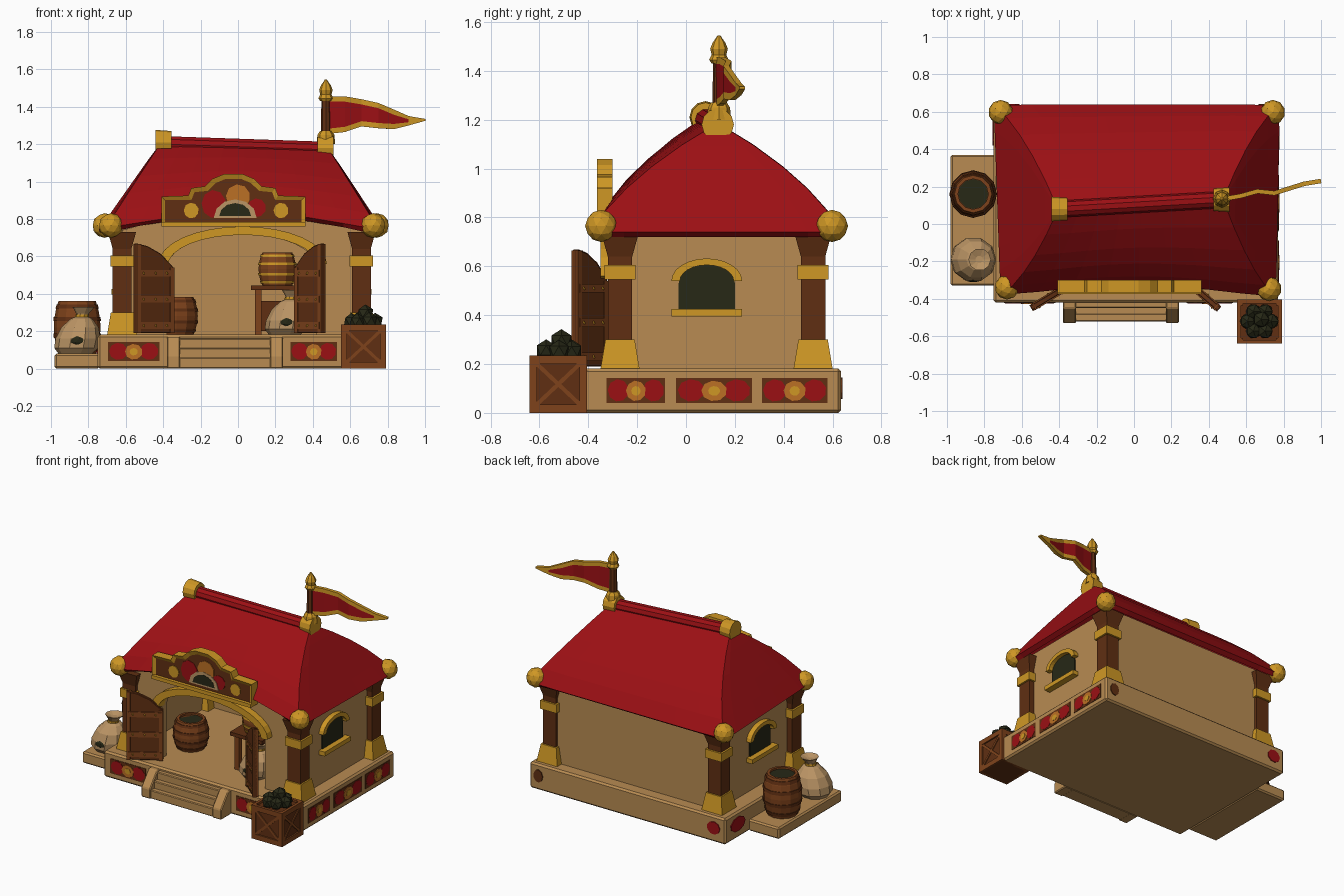
import bpy, bmesh, math, random
from mathutils import Vector, Matrix

random.seed(4)
if "Cube" in bpy.data.objects:
    bpy.data.objects.remove(bpy.data.objects["Cube"])


def material(name, rgb):
    m = bpy.data.materials.new(name)
    m.use_nodes = True
    m.diffuse_color = (*rgb, 1)
    m.node_tree.nodes["Principled BSDF"].inputs["Base Color"].default_value = (*rgb, 1)
    return m


RED = material("roof red", (.33, .005, .007))
GOLD = material("gold trim", (.62, .31, .018))
TAN = material("plaster tan", (.48, .26, .085))
DARK = material("dark wood", (.115, .028, .006))
WOOD = material("wood", (.21, .055, .011))
COAL = material("coal", (.02, .021, .008))
CLOTH = material("sack cloth", (.5, .3, .13))
ORANGE = material("burnt orange", (.5, .16, .018))


def finish(name, bm, *mats, bevel=0, smooth=False, solid=0):
    bmesh.ops.remove_doubles(bm, verts=bm.verts, dist=.0005)
    bmesh.ops.recalc_face_normals(bm, faces=bm.faces)
    me = bpy.data.meshes.new(name)
    bm.to_mesh(me)
    bm.free()
    for m in mats:
        me.materials.append(m)
    ob = bpy.data.objects.new(name, me)
    bpy.context.collection.objects.link(ob)
    if smooth:
        me.shade_smooth()
    if solid:
        s = ob.modifiers.new("solid", "SOLIDIFY")
        s.thickness, s.offset = solid, 0
    if bevel:
        b = ob.modifiers.new("bevel", "BEVEL")
        b.width, b.segments = bevel, 1
    return ob


def prism(name, pts, axis, d0, d1, mat, inset=None, bevel=0):
    """Extrude a flat outline along an axis; optional recessed panel on the d0 face."""
    place = {"x": lambda u, v, d: (d, u, v), "y": lambda u, v, d: (u, d, v),
             "z": lambda u, v, d: (u, v, d)}[axis]
    bm = bmesh.new()
    a = [bm.verts.new(place(u, v, d0)) for u, v in pts]
    b = [bm.verts.new(place(u, v, d1)) for u, v in pts]
    front = bm.faces.new(a)
    bm.faces.new(b[::-1])
    for i in range(len(pts)):
        j = (i + 1) % len(pts)
        bm.faces.new((a[i], b[i], b[j], a[j]))
    bmesh.ops.recalc_face_normals(bm, faces=bm.faces)
    if inset:
        bmesh.ops.inset_region(bm, faces=[front], thickness=.028, depth=-.012)
        front.material_index = 1
    return finish(name, bm, mat, *([inset] if inset else []), bevel=bevel)


def box(name, x0, x1, y0, y1, z0, z1, mat, bevel=0):
    return prism(name, [(x0, y0), (x1, y0), (x1, y1), (x0, y1)], "z", z0, z1, mat, bevel=bevel)


def arc(cx, cz, rx, rz, n=12, a0=0, a1=math.pi):
    return [(cx + rx * math.cos(a0 + (a1 - a0) * i / n), cz + rz * math.sin(a0 + (a1 - a0) * i / n))
            for i in range(n + 1)]


def disc(cx, cz, rx, rz, n=9):
    return arc(cx, cz, rx, rz, n, .3, .3 + math.tau)[:-1]


def lathe(name, profile, loc, mat, n=14, smooth=False, turn=None):
    bm = bmesh.new()
    rings = [[bm.verts.new((r * math.cos(math.tau * i / n), r * math.sin(math.tau * i / n), z))
              for i in range(n)] for r, z in profile]
    for lo, hi in zip(rings, rings[1:]):
        for i in range(n):
            bm.faces.new((lo[i], lo[(i + 1) % n], hi[(i + 1) % n], hi[i]))
    bm.faces.new(rings[0][::-1])
    bm.faces.new(rings[-1])
    if turn:
        bmesh.ops.transform(bm, matrix=turn, verts=bm.verts)
    bmesh.ops.translate(bm, vec=loc, verts=bm.verts)
    return finish(name, bm, mat, smooth=smooth)


def ball(name, loc, r, mat, sub=2, squash=(1, 1, 1)):
    bm = bmesh.new()
    bmesh.ops.create_icosphere(bm, subdivisions=sub, radius=r)
    bmesh.ops.scale(bm, vec=squash, verts=bm.verts)
    bmesh.ops.translate(bm, vec=loc, verts=bm.verts)
    return finish(name, bm, mat)


def pipe(name, a, b, r0, r1, mat, n=8):
    d = Vector(b) - Vector(a)
    return lathe(name, [(r0, 0), (r1, d.length)], a, mat, n, turn=d.to_track_quat("Z", "Y").to_matrix().to_4x4())


# Stone base, side slab and front steps
box("base", -.75, .77, -.42, .635, 0, .182, TAN, .012)
box("side_slab", -.98, -.74, -.33, .37, 0, .08, TAN, .01)
for i in range(3):
    box("step", -.32, .18, -.52 + .035 * i, -.41, 0, .06 + .05 * i, TAN, .005)
for x in (-.38, .17):
    prism("step_cheek", [(-.41, 0), (-.53, 0), (-.53, .07), (-.45, .17), (-.41, .17)], "x", x, x + .07, TAN, bevel=.006)


# Painted panels around the base
def panel(axis, u0, u1, d, out):
    c, w = (u0 + u1) / 2, u1 - u0
    prism("base_panel", [(u0, .04), (u1, .04), (u1, .143), (u0, .143)], axis, d - out * .01, d + out * .003, DARK)
    for s in (-1, 1):
        prism("red_blot", disc(c + s * w * .3, .092, w * .18, .046), axis, d, d + out * .005, RED)
    prism("orange_blot", disc(c, .09, w * .17, .042), axis, d, d + out * .007, ORANGE)
    prism("gold_blot", disc(c, .09, w * .08, .02), axis, d, d + out * .009, GOLD)


for u0, u1 in ((-.695, -.42), (.28, .53)):
    panel("y", u0, u1, -.42, -1)
for u0, u1 in ((-.325, -.085), (-.04, .27), (.31, .58)):
    panel("x", u0, u1, .77, 1)
prism("left_blot", disc(.5, .1, .08, .05), "x", -.75, -.756, RED)
prism("back_left_blot", disc(-.66, .1, .05, .045), "y", .635, .641, RED)
prism("back_right_blot", disc(.7, .1, .035, .045), "y", .635, .641, DARK)

# Walls, with an arched opening in front
front = [(-.38, .18), (-.62, .18), (-.62, .74), (-.3, .82), (.3, .83), (.66, .74), (.66, .18), (.42, .18)]
prism("front_wall", front + arc(.02, .54, .4, .18), "y", -.3, -.25, TAN)
box("back_wall", -.62, .66, .51, .55, .18, .76, TAN)
box("left_wall", -.63, -.59, -.27, .53, .18, .76, TAN)
box("right_wall", .63, .67, -.27, .53, .18, .76, TAN)
prism("door_arch", arc(.025, .56, .45, .2, 16) + arc(.025, .55, .4, .165, 16)[::-1], "y", -.35, -.28, GOLD)

# Side windows
for x, s in ((.67, 1), (-.63, -1)):
    prism("window_pane", [(-.03, .42), (.2, .42)] + arc(.085, .53, .115, .08), "x", x - s * .01, x + s * .006, COAL)
    prism("window_arch", arc(.085, .54, .145, .092) + arc(.085, .54, .11, .065)[::-1], "x", x, x + s * .035, GOLD)
    box("window_sill", *sorted((x, x + s * .045)), -.06, .23, .395, .425, GOLD)


# Corner posts
def block(name, x, y, z0, z1, h0, h1, mat):
    k = math.sqrt(2)
    return lathe(name, [(h0 * k, z0), (h1 * k, z1)], (x, y, 0), mat, 4, turn=Matrix.Rotation(math.pi / 4, 4, "Z"))


for x in (-.62, .66):
    for y in (-.27, .52):
        block("post", x, y, .18, .68, .05, .05, DARK)
        block("post_foot", x, y, .18, .3, .08, .06, GOLD)
        block("post_band", x, y, .545, .605, .063, .063, GOLD)
        block("post_capital", x, y, .64, .73, .05, .075, DARK)

# Roof: four patches rising from the eave to the ridge, front eave lifted
C = [Vector(p) for p in ((-.70, -.37, .74), (.745, -.38, .73), (.765, .625, .73), (-.735, .625, .73))]
R = [Vector((-.40, .08, 1.2)), Vector((.47, .13, 1.17))]
bm = bmesh.new()
N, H = 8, 5
for side, (r0, r1) in enumerate(((0, 1), (1, 1), (1, 0), (0, 0))):
    grid = []
    for j in range(H + 1):
        h, row = j / H, []
        for i in range(N + 1):
            s = i / N
            low, top = C[side].lerp(C[(side + 1) % 4], s), R[r0].lerp(R[r1], s)
            if side == 0:
                low += Vector((0, .06, .09)) * math.sin(math.pi * s)
            p = low.lerp(top, h)
            p.y += (low.y - .12) * .5 * h * (1 - h)
            row.append(bm.verts.new(p))
        grid.append(row)
    for j in range(H):
        for i in range(N):
            bm.faces.new((grid[j][i], grid[j][i + 1], grid[j + 1][i + 1], grid[j + 1][i]))
bmesh.ops.dissolve_degenerate(bm, dist=.0005, edges=bm.edges)
finish("roof", bm, RED, solid=.035)
pipe("ridge_roll", R[0], R[1], .045, .045, RED, 10)
pipe("left_ridge_cap", R[0] + Vector((-.04, 0, .01)), R[0] + Vector((.045, 0, .01)), .066, .06, GOLD, 12)
pipe("right_ridge_cap", R[1] + Vector((-.045, 0, .01)), R[1] + Vector((.04, 0, .01)), .06, .066, GOLD, 12)
for c in C:
    ball("eave_knob", (c.x * .97, c.y * .94 + .01, .765), .066, GOLD)

# Sign board over the doorway
half = [(.385, .765), (.385, .92), (.24, .925), (.225, .965), (.15, .975), (.11, 1.015), (.05, 1.04)]
prism("sign_board", [(u - .025, v) for u, v in half] + [(-u - .025, v) for u, v in half[::-1]],
      "y", -.365, -.3, GOLD, inset=DARK)
box("sign_ledge", -.41, .36, -.375, -.3, .76, .785, GOLD)
for x, z, rx, rz, d, m in ((-.13, .88, .065, .075, .002, RED), (.1, .86, .05, .05, .002, RED), (.0, .92, .065, .065, .004, ORANGE),
                           (-.25, .845, .04, .042, .004, GOLD), (.23, .845, .04, .042, .004, GOLD)):
    prism("sign_emblem", disc(x, z, rx, rz), "y", -.352, -.354 - d, m)
prism("sign_mound_edge", arc(-.015, .805, .115, .1, 6), "y", -.352, -.36, CLOTH)
prism("sign_mound", arc(-.015, .815, .085, .07, 6), "y", -.352, -.362, COAL)

# Open doors, tall at the free edge, with studded straps
for hx, fx, fy in ((-.35, -.55, -.45), (.31, .455, -.455)):
    d = Vector((fx - hx, fy + .33, 0))
    w = d.length
    prof = [(0, 0), (w, 0), (w, .48), (w * .7, .465), (w * .35, .425), (0, .35)]
    parts = [prism("door", prof, "y", -.014, .014, DARK, bevel=.004)]
    for z in (.04, .18, .32):
        parts.append(box("door_strap", .01, w - .01, -.02, .02, z - .018, z + .018, WOOD))
        for u in (.2, .5, .82):
            parts.append(ball("door_stud", (w * u, 0, z), .012, GOLD, 1, (1, 2.4, 1)))
    for u in (0, w - .025):
        parts.append(box("door_stile", u, u + .025, -.018, .018, 0, .35 if u == 0 else .475, WOOD))
    for p in parts:
        p.location, p.rotation_euler.z = (hx, -.33, .19), math.atan2(d.y, d.x)


# Barrels
def barrel(x, y, z, r, h, hoop):
    def rad(t):
        return r * (.8 + .8 * t * (1 - t))
    prof = [(rad(t / 6), h * t / 6) for t in range(7)] + [(r * .65, h), (r * .65, h - .02)]
    lathe("barrel", prof, (x, y, z), WOOD, 12)
    lathe("barrel_top", [(r * .64, h - .02), (r * .64, h - .012)], (x, y, z), COAL, 12)
    for t in (.06, .3, .62, .86):
        lathe("barrel_hoop", [(rad(t) + .004, h * t), (rad(t + .08) + .004, h * (t + .08))], (x, y, z), hoop, 12)


barrel(-.86, .16, .08, .125, .28, DARK)
barrel(.21, -.08, .445, .1, .175, GOLD)
barrel(-.33, -.05, .182, .115, .2, DARK)


# Tied sacks
def sack(x, y, z, k):
    prof = [(.09, 0), (.118, .03), (.12, .08), (.1, .14), (.06, .185), (.03, .2), (.035, .215), (.06, .25), (.02, .235)]
    lean = Matrix.Shear("XY", 4, (.18, 0)) @ Matrix.Scale(k, 4)
    lathe("sack", [(r, h) for r, h in prof], (x, y, z), CLOTH, 10, turn=lean)
    lathe("sack_tie", [(.037, .193), (.037, .21)], (x, y, z), GOLD, 10, turn=lean)
    ball("sack_mark", (x + .01, y - .112 * k, z + .07 * k), .04 * k, COAL, 1, (1, .25, .6))


sack(-.87, -.19, .08, 1)
sack(.25, -.16, .182, .95)

# Table inside
box("table_top", .07, .32, -.19, .06, .42, .445, DARK)
for x in (.09, .27):
    for y in (-.17, .01):
        box("table_leg", x, x + .035, y, y + .035, .18, .42, WOOD)
box("table_back", .1, .3, .02, .04, .2, .36, DARK)

# Crate with cross braces, filled with coal
X0, X1, Y0, Y1, T = .552, .79, -.64, -.405, .235
box("crate", X0 + .01, X1 - .01, Y0 + .01, Y1 - .01, 0, T - .015, DARK)
for x in (X0, X1 - .03):
    for y in (Y0, Y1 - .03):
        box("crate_corner", x, x + .03, y, y + .03, 0, T, WOOD)
for z in (0, T - .035):
    for a, b in ((Y0, Y0 + .02), (Y1 - .02, Y1)):
        box("crate_rail", X0, X1, a, b, z, z + .035, WOOD)
    for a, b in ((X0, X0 + .02), (X1 - .02, X1)):
        box("crate_rail", a, b, Y0, Y1, z, z + .035, WOOD)
for axis, a, b, faces in (("y", X0, X1, (Y0 + .004, Y1 - .014)), ("x", Y0, Y1, (X0 + .004, X1 - .014))):
    for d in faces:
        for p, q in ((a + .03, b - .03), (b - .03, a + .03)):
            prism("crate_brace", [(p - .012, .035), (p + .012, .035), (q + .012, .2), (q - .012, .2)], axis, d, d + .01, WOOD)
for i in range(6):
    a = i * math.tau / 6
    ball("coal_lump", (.67 + .063 * math.cos(a), -.52 + .06 * math.sin(a), .25 + random.uniform(0, .015)), .045, COAL, 1)
ball("coal_lump_top", (.68, -.51, .295), .048, COAL, 1)

# Flagpole and waving pennant
lathe("flagpole", [(.028, 1.22), (.024, 1.44)], (.47, .135, 0), DARK, 8)
lathe("pole_finial", [(.03, 1.43), (.04, 1.445), (.03, 1.465), (.036, 1.49), (.026, 1.515), (.012, 1.535), (.006, 1.545)],
      (.47, .135, 0), GOLD, 8)
lathe("pole_collar", [(.05, 1.2), (.045, 1.25), (.032, 1.27)], (.47, .135, 0), GOLD, 8)
stations = [(.485, .135, 1.455, 1.255), (.57, .15, 1.455, 1.265), (.66, .175, 1.44, 1.295), (.75, .165, 1.42, 1.285),
            (.83, .19, 1.385, 1.28), (.91, .215, 1.35, 1.3), (1.0, .23, 1.335, 1.325)]
bm = bmesh.new()
cols = []
for x, y, t, b in stations:
    e = min(.028, (t - b) * .35)
    cols.append([bm.verts.new((x, y, z)) for z in (t, t - e, b + e, b)])
for i, (p, q) in enumerate(zip(cols, cols[1:])):
    for j in range(3):
        f = bm.faces.new((p[j], q[j], q[j + 1], p[j + 1]))
        f.material_index = 0 if j == 1 and i < 5 else 1
finish("pennant", bm, RED, GOLD, solid=.024)
